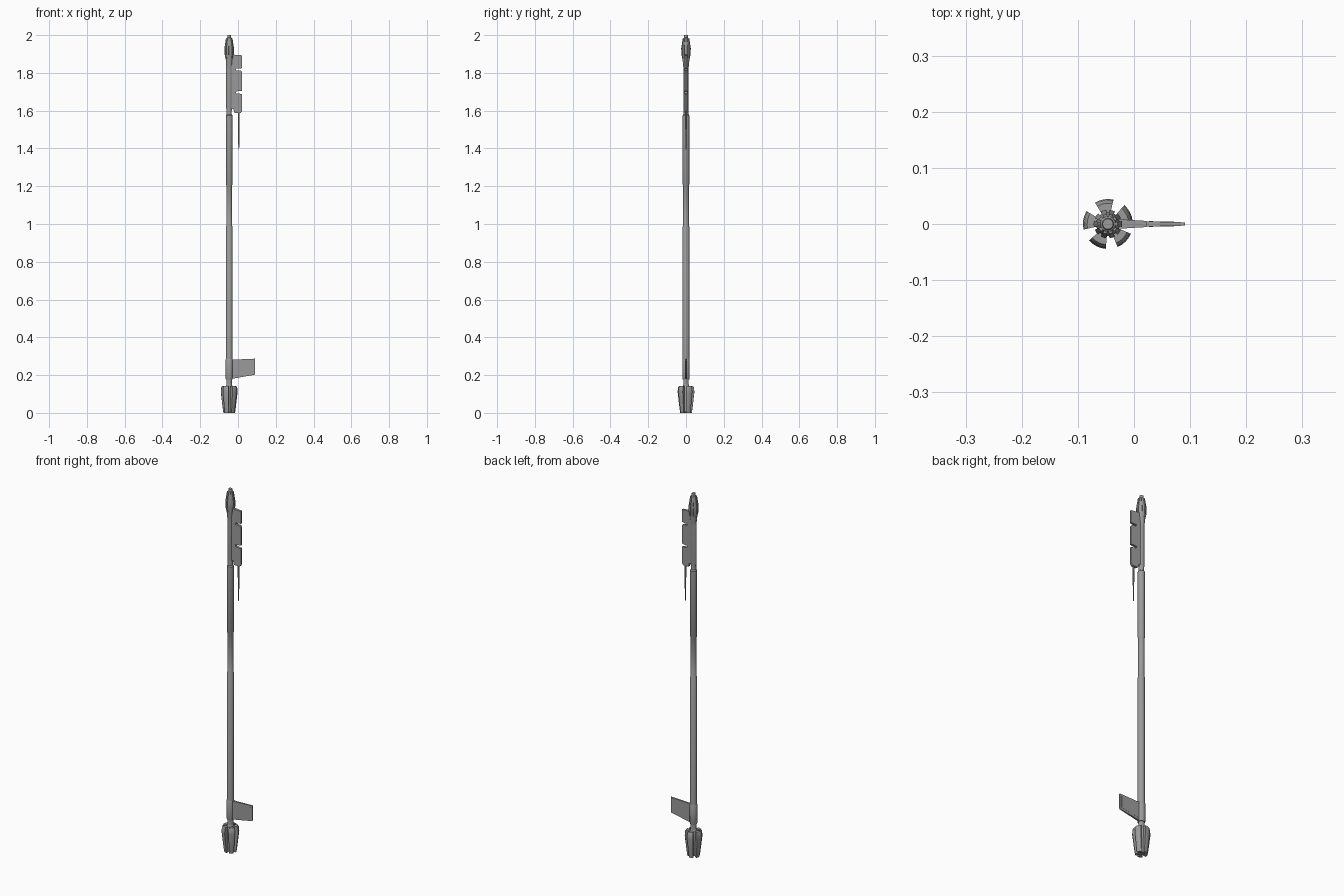
import bpy, bmesh, math

if "Cube" in bpy.data.objects:
    bpy.data.objects.remove(bpy.data.objects["Cube"])

CX = -0.0465  # staff axis

dark = bpy.data.materials.new("dark_metal")
dark.diffuse_color = (0.33, 0.33, 0.33, 1)
dark.use_nodes = True
dark.node_tree.nodes["Principled BSDF"].inputs["Base Color"].default_value = dark.diffuse_color


def add(name, bm):
    bmesh.ops.recalc_face_normals(bm, faces=bm.faces)
    me = bpy.data.meshes.new(name)
    bm.to_mesh(me)
    bm.free()
    me.materials.append(dark)
    ob = bpy.data.objects.new(name, me)
    bpy.context.collection.objects.link(ob)
    return ob


def sector(bm, prof, a0, a1, n):
    """Stack of ring sectors; prof rows are (z, inner radius, outer radius)."""
    rings = []
    for z, ri, ro in prof:
        angs = [a0 + (a1 - a0) * i / n for i in range(n + 1)]
        pts = [(ro, a) for a in angs] + [(ri, a) for a in reversed(angs)]
        rings.append([bm.verts.new((CX + r * math.cos(a), r * math.sin(a), z)) for r, a in pts])
    for A, B in zip(rings, rings[1:]):
        for i in range(len(A)):
            j = (i + 1) % len(A)
            bm.faces.new((A[i], A[j], B[j], B[i]))
    for R in (rings[0], rings[-1]):
        for i in range(n):
            bm.faces.new((R[i], R[i + 1], R[-2 - i], R[-1 - i]))


def turned(name, prof, sides=16, x=CX, sy=1.0):
    """Solid of revolution from (z, radius) rows, optionally flattened in y."""
    bm = bmesh.new()
    rings = []
    for z, r in prof:
        rings.append([bm.verts.new((x + r * math.cos(t), sy * r * math.sin(t), z))
                      for t in [2 * math.pi * (i + .5) / sides for i in range(sides)]])
    for A, B in zip(rings, rings[1:]):
        for i in range(sides):
            j = (i + 1) % sides
            bm.faces.new((A[i], A[j], B[j], B[i]))
    bm.faces.new(rings[0])
    bm.faces.new(rings[-1])
    return add(name, bm)


def plate(name, outline, half):
    """Vertical xz outline; half(x) gives the half thickness at x."""
    bm = bmesh.new()
    s = [[bm.verts.new((x, k * half(x), z)) for x, z in outline] for k in (-1, 1)]
    n = len(outline)
    bm.faces.new(s[0])
    bm.faces.new(s[1])
    for i in range(n):
        j = (i + 1) % n
        bm.faces.new((s[0][i], s[0][j], s[1][j], s[1][i]))
    return add(name, bm)


# Shaft with its stepped sleeves
turned("lower_collar", [(0.178, 0.018), (0.182, 0.0195), (0.28, 0.0195), (0.284, 0.018)])
turned("shaft", [(0.13, 0.0145), (0.2, 0.0145), (0.2, 0.018), (0.985, 0.018), (0.99, 0.0155),
                 (1.205, 0.0155), (1.21, 0.0178), (1.575, 0.0178), (1.58, 0.0135), (1.62, 0.0135)])
# Flattened receiver below the head
turned("receiver", [(1.60, 0.014), (1.612, 0.0165), (1.83, 0.0165), (1.87, 0.018)], 12, sy=0.85)

# Foot: core with five flared blades
turned("foot_core", [(0.004, 0.017), (0.11, 0.021), (0.135, 0.021), (0.15, 0.0145)])
bm = bmesh.new()
for k in range(5):
    c = math.radians(27 + 72 * k)
    w = math.radians(22)
    sector(bm, [(0, 0.014, 0.031), (0.02, 0.014, 0.034), (0.11, 0.016, 0.0445),
                (0.134, 0.018, 0.0425), (0.143, 0.02, 0.037)], c - w, c + w, 4)
add("foot_blades", bm)

# Head: core, ribs and tip
turned("head_core", [(1.82, 0.0135), (1.86, 0.0175), (1.895, 0.021), (1.935, 0.0215),
                     (1.965, 0.0165), (1.985, 0.0135), (1.987, 0.0105), (2.0, 0.0095)])
bm = bmesh.new()
for k in range(10):
    c = math.radians(36 * k)
    w = math.radians(12)
    sector(bm, [(1.87, 0.012, 0.0185), (1.9, 0.015, 0.0245), (1.93, 0.015, 0.0255),
                (1.962, 0.012, 0.0205), (1.982, 0.01, 0.0175)], c - w, c + w, 2)
add("head_ribs", bm)

# Upper plate with two narrow notches
plate("upper_plate", [(-0.045, 1.61), (-0.026, 1.61), (-0.018, 1.588), (0.014, 1.588), (0.022, 1.60),
                      (0.022, 1.688), (-0.010, 1.692), (-0.012, 1.702), (0.022, 1.705),
                      (0.022, 1.805), (0.016, 1.812), (-0.010, 1.814), (-0.010, 1.822), (0.022, 1.825),
                      (0.022, 1.893), (-0.032, 1.897), (-0.036, 1.85), (-0.045, 1.84)],
      lambda x: 0.0095 - 0.06 * (x + 0.045))
# Thin rod hanging from the plate
turned("hanging_rod", [(1.395, 0.0028), (1.50, 0.0032), (1.502, 0.0045), (1.575, 0.005), (1.60, 0.005)],
       8, x=0.004)

# Lower fin with raised panels
plate("lower_fin", [(-0.045, 0.178), (0.088, 0.202), (0.091, 0.205), (0.091, 0.287), (-0.045, 0.281)],
      lambda x: 0.0062 - 0.024 * (x + 0.045))
for i, (x0, x1) in enumerate([(-0.02, 0.02), (0.027, 0.08)]):
    zb = lambda x: 0.19 + 0.176 * (x + 0.045)
    plate("fin_panel_%d" % (i + 1), [(x0, zb(x0)), (x1, zb(x1)), (x1, 0.276), (x0, 0.275)],
          lambda x: 0.0068 - 0.024 * (x + 0.045))

# Smooth the round parts, keeping hard edges
for ob in bpy.context.collection.objects:
    ob.select_set(True)
    bpy.context.view_layer.objects.active = ob
bpy.ops.object.shade_smooth_by_angle(angle=math.radians(30))
